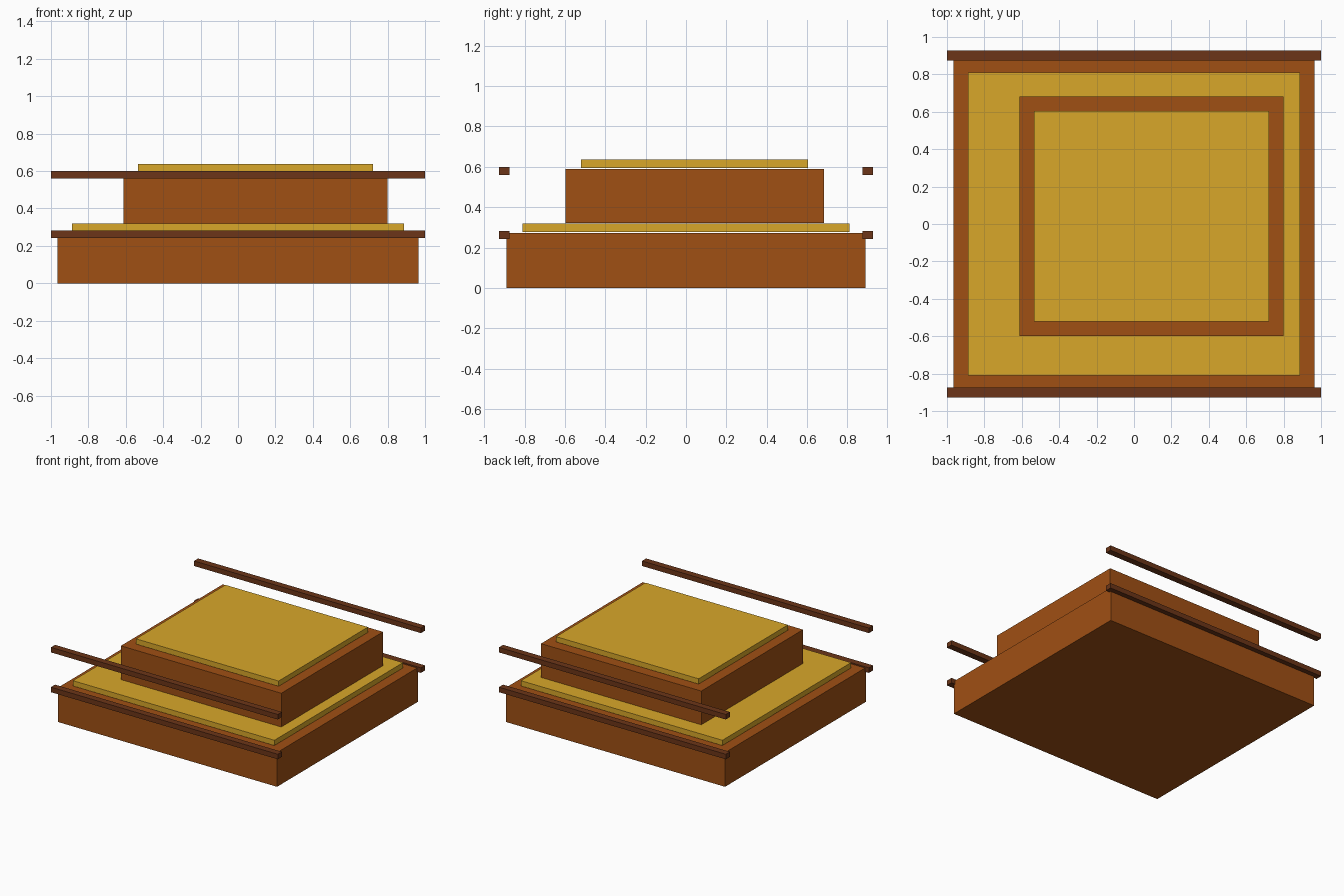
import bpy

if "Cube" in bpy.data.objects:
    bpy.data.objects.remove(bpy.data.objects["Cube"])


def material(name, rgb):
    m = bpy.data.materials.new(name)
    m.diffuse_color = (*rgb, 1)
    m.use_nodes = True
    m.node_tree.nodes["Principled BSDF"].inputs["Base Color"].default_value = m.diffuse_color
    return m


WALL = material("wall_brown", (0.35, 0.08, 0.007))
ROOF = material("straw_yellow", (0.69, 0.39, 0.023))
BEAM = material("dark_wood", (0.15, 0.036, 0.009))


def box(name, x, y, z, mat):
    """Box spanning the given (min, max) ranges."""
    spans = (x, y, z)
    bpy.ops.mesh.primitive_cube_add(size=1, location=[(a + b) / 2 for a, b in spans])
    ob = bpy.context.object
    ob.name = name
    ob.scale = [b - a for a, b in spans]
    bpy.ops.object.transform_apply(location=False, rotation=False, scale=True)
    ob.data.materials.append(mat)


# Two stacked storeys: a block, an inset roof slab, and a front and back beam
INSET = 0.078
storeys = [
    ("lower", (-0.966, 0.966), (-0.888, 0.888), 0.0, 0.273),
    ("upper", (-0.613, 0.800), (-0.598, 0.683), 0.321, 0.590),
]
for name, x, y, z0, z1 in storeys:
    box(name + "_block", x, y, (z0, z1), WALL)
    box(name + "_roof_slab", (x[0] + INSET, x[1] - INSET),
        (y[0] + INSET, y[1] - INSET), (z1 + 0.005, z1 + 0.047), ROOF)
    for side, yc in (("front", -0.901), ("back", 0.901)):
        box(f"{name}_{side}_beam", (-1, 1), (yc - 0.026, yc + 0.026),
            (z1 - 0.03, z1 + 0.01), BEAM)
